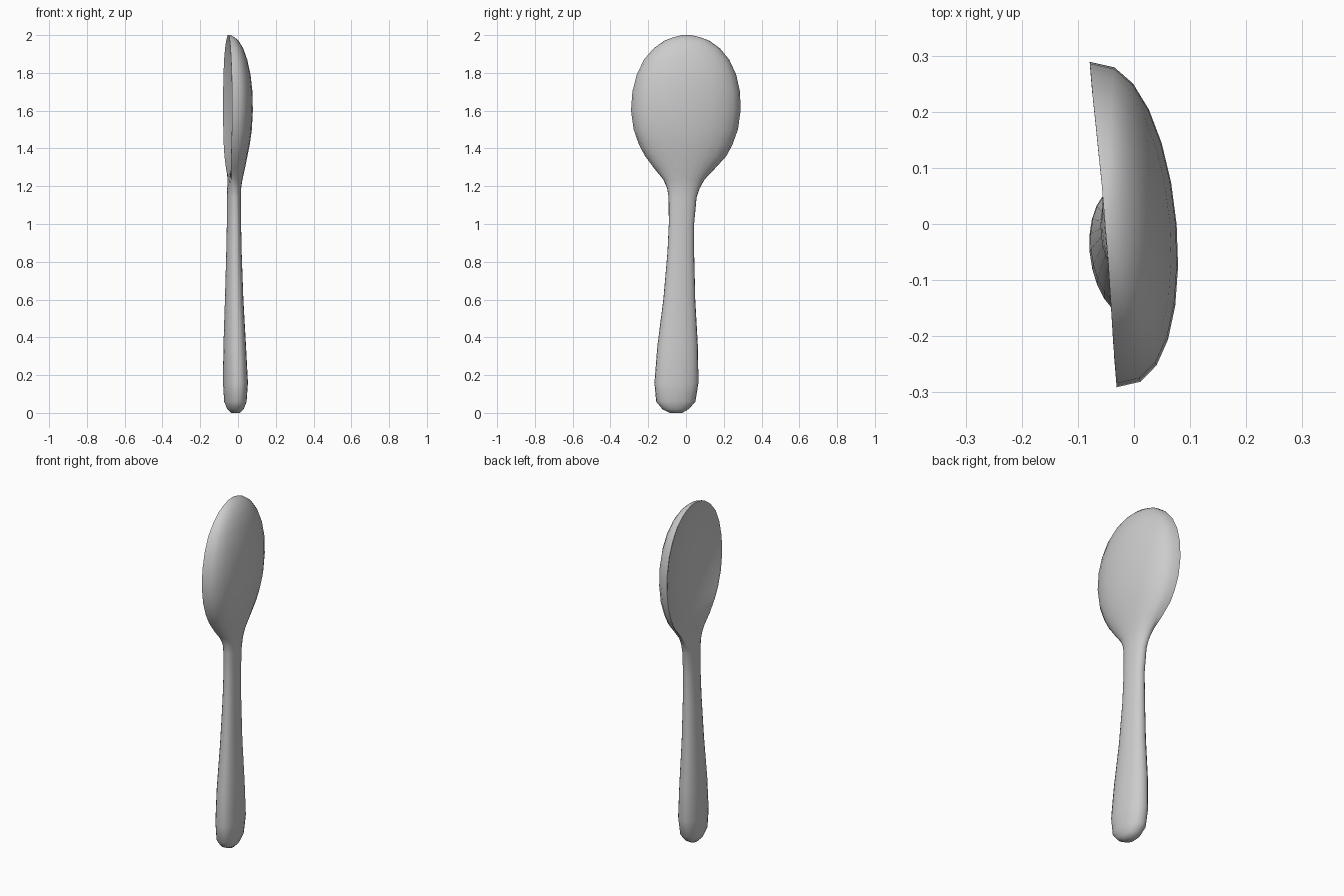
import bpy, bmesh, math

N = 12          # segments per half section
TILT = 0.083    # twist of the whole spoon about z
LIP = 0.008     # rim thickness of the bowl

# z, left y, right y, rim x, back depth, front bulge (negative = hollow)
SECTIONS = [
    (0.003, -0.085, -0.02, -0.015, 0.025, 0.022),
    (0.02, -0.125, 0.015, -0.015, 0.045, 0.042),
    (0.06, -0.158, 0.05, -0.015, 0.060, 0.058),
    (0.16, -0.167, 0.066, -0.015, 0.067, 0.064),
    (0.35, -0.152, 0.063, -0.018, 0.060, 0.059),
    (0.60, -0.120, 0.049, -0.020, 0.048, 0.049),
    (0.85, -0.098, 0.043, -0.022, 0.041, 0.040),
    (1.00, -0.091, 0.043, -0.022, 0.038, 0.037),
    (1.14, -0.092, 0.056, -0.026, 0.041, 0.033),
    (1.19, -0.100, 0.073, -0.032, 0.048, 0.024),
    (1.235, -0.120, 0.098, -0.042, 0.065, 0.010),
    (1.29, -0.165, 0.150, -0.050, 0.085, -0.008),
    (1.36, -0.217, 0.214, -0.054, 0.102, -0.025),
    (1.42, -0.249, 0.246, -0.055, 0.115, -0.038),
    (1.50, -0.277, 0.275, -0.055, 0.126, -0.047),
    (1.60, -0.291, 0.289, -0.055, 0.131, -0.052),
    (1.70, -0.284, 0.286, -0.055, 0.129, -0.050),
    (1.79, -0.261, 0.266, -0.055, 0.119, -0.044),
    (1.87, -0.223, 0.229, -0.055, 0.102, -0.033),
    (1.93, -0.171, 0.180, -0.054, 0.080, -0.021),
    (1.97, -0.115, 0.124, -0.053, 0.055, -0.010),
    (1.988, -0.070, 0.078, -0.052, 0.034, -0.003),
    (2.0, -0.022, 0.03, -0.052, 0.013, 0.0),
]


def section(y0, y1, rim, back, front):
    """Closed loop: convex back half, then bulging or hollow front half."""
    c, w = (y0 + y1) / 2, (y1 - y0) / 2
    inner = w - LIP if front < 0 else w
    front_power = 2 if front < 0 else 1
    loop = []
    for half_w, depth, sign, power in ((w, back, 1, 0.82), (inner, -front, -1, front_power)):
        for i in range(N + 1):
            a = math.pi * i / N
            dy = sign * half_w * math.cos(a)
            dx = depth * max(math.sin(a), 0) ** power
            loop.append((rim + dx - TILT * dy, c + dy))
    return loop


# spoon: one lofted skin from handle end to bowl tip
bm = bmesh.new()
rings = [[bm.verts.new((x, y, s[0])) for x, y in section(*s[1:])] for s in SECTIONS]
count = len(rings[0])
for lo, hi in zip(rings, rings[1:]):
    for i in range(count):
        j = (i + 1) % count
        bm.faces.new((lo[i], lo[j], hi[j], hi[i]))
bm.faces.new(rings[0][::-1])
bm.faces.new(rings[-1])
for v in rings[0]:
    v.co.z = 0
bmesh.ops.remove_doubles(bm, verts=bm.verts, dist=0.0002)
bmesh.ops.recalc_face_normals(bm, faces=bm.faces)
mesh = bpy.data.meshes.new("spoon")
bm.to_mesh(mesh)
bm.free()
spoon = bpy.data.objects.new("spoon", mesh)
bpy.context.collection.objects.link(spoon)
bpy.context.view_layer.objects.active = spoon
spoon.select_set(True)
bpy.ops.object.shade_smooth_by_angle(angle=math.radians(55))
